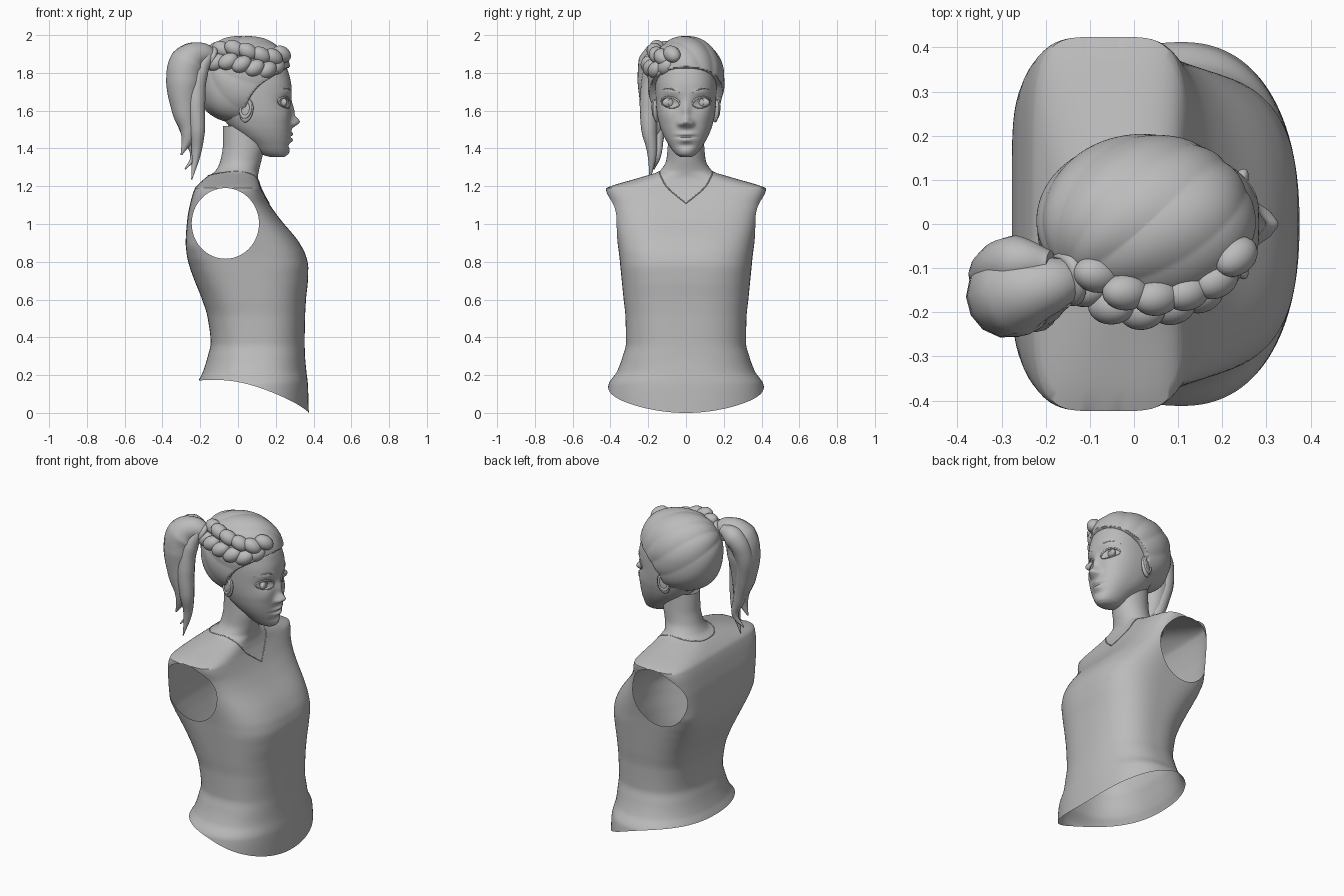
import bpy, bmesh, math
from math import sin, cos, pi, exp
from mathutils import Vector

cube = bpy.data.objects.get("Cube")
if cube:
    bpy.data.objects.remove(cube, do_unlink=True)

clay = bpy.data.materials.new("clay_grey")
clay.use_nodes = True
clay.diffuse_color = (0.5, 0.5, 0.5, 1)
clay.node_tree.nodes["Principled BSDF"].inputs["Base Color"].default_value = (0.5, 0.5, 0.5, 1)


def finish(obj, name):
    obj.name = name
    obj.data.materials.clear()
    obj.data.materials.append(clay)
    bpy.ops.object.select_all(action='DESELECT')
    obj.select_set(True)
    bpy.context.view_layer.objects.active = obj
    if obj.type == 'CURVE':
        bpy.ops.object.convert(target='MESH')
    bpy.ops.object.shade_smooth_by_angle(angle=math.radians(50))


def from_bmesh(bm, name):
    bmesh.ops.recalc_face_normals(bm, faces=bm.faces)
    mesh = bpy.data.meshes.new(name)
    bm.to_mesh(mesh)
    bm.free()
    obj = bpy.data.objects.new(name, mesh)
    bpy.context.collection.objects.link(obj)
    finish(obj, name)


def sample(rows, z):
    """Monotone cubic interpolation of a section table at height z."""
    z = min(max(z, rows[0][0]), rows[-1][0])
    i = max(k for k in range(len(rows) - 1) if rows[k][0] <= z)
    h = rows[i + 1][0] - rows[i][0]
    t = (z - rows[i][0]) / h

    def secant(k, c):
        return (rows[k + 1][c] - rows[k][c]) / (rows[k + 1][0] - rows[k][0])

    def slope(k, c):
        if k == 0 or k == len(rows) - 1:
            return secant(min(k, len(rows) - 2), c)
        a, b = secant(k - 1, c), secant(k, c)
        return 2 * a * b / (a + b) if a * b > 0 else 0

    out = []
    for c in range(1, len(rows[0])):
        s = t * t * (3 - 2 * t)
        out.append(rows[i][c] * (1 - s) + rows[i + 1][c] * s
                   + h * t * (1 - t) * ((1 - t) * slope(i, c) - t * slope(i + 1, c)))
    return out


def section(rows, z, a):
    back, front, w, n_back, n_front = sample(rows, z)
    c, s = cos(a), sin(a)
    n = n_front if c > 0 else n_back
    r = (abs(c) ** n + abs(s) ** n) ** (-1 / n)
    return Vector(((back + front) / 2 + (front - back) / 2 * r * c, w * r * s, z))


def surface_x(rows, y, z, side):
    back, front, w, n_back, n_front = sample(rows, z)
    n = n_front if side > 0 else n_back
    k = max(0, 1 - min(1, abs(y) / w) ** n) ** (1 / n)
    return (back + front) / 2 + side * (front - back) / 2 * k


def surface_y(rows, x, z):
    back, front, w, n_back, n_front = sample(rows, z)
    k = (2 * x - back - front) / (front - back)
    n = n_front if k > 0 else n_back
    return w * (1 - min(.99, abs(k)) ** n) ** (1 / n)


def loft(rings, cap_start=False):
    bm = bmesh.new()
    grid = [[bm.verts.new(p) for p in ring] for ring in rings]
    n = len(grid[0])
    for lo, hi in zip(grid, grid[1:]):
        for j in range(n):
            bm.faces.new((lo[j], lo[(j + 1) % n], hi[(j + 1) % n], hi[j]))
    if cap_start:
        bm.faces.new(grid[0])
    return bm


def ball(name, loc, scale, rot=(0, 0, 0)):
    bpy.ops.mesh.primitive_uv_sphere_add(segments=24, ring_count=16, location=loc, rotation=rot)
    bpy.context.object.scale = scale
    finish(bpy.context.object, name)


def tube(name, points, radii):
    data = bpy.data.curves.new(name, 'CURVE')
    data.dimensions = '3D'
    data.bevel_depth = 1
    data.bevel_resolution = 5
    data.resolution_u = 8
    data.use_fill_caps = True
    spline = data.splines.new('BEZIER')
    spline.bezier_points.add(len(points) - 1)
    for bp, p, r in zip(spline.bezier_points, points, radii):
        bp.co, bp.radius = p, r
        bp.handle_left_type = bp.handle_right_type = 'AUTO'
    obj = bpy.data.objects.new(name, data)
    bpy.context.collection.objects.link(obj)
    finish(obj, name)


# Torso and neck: height, back, front, half width, back and front squareness
BODY = [(0, -.23, .375, .43, 2.3, 2.3), (.15, -.215, .37, .41, 2.3, 2.4),
        (.22, -.185, .362, .365, 2.3, 2.4), (.3, -.16, .355, .335, 2.4, 2.5),
        (.37, -.145, .353, .318, 2.5, 2.5), (.5, -.16, .355, .32, 2.6, 2.6),
        (.6, -.19, .36, .33, 2.8, 2.7), (.7, -.23, .37, .34, 3.2, 2.8),
        (.77, -.255, .372, .347, 3.8, 2.9), (.83, -.27, .36, .353, 4.8, 2.9),
        (.9, -.277, .325, .363, 6, 2.9), (1.03, -.268, .22, .386, 6, 3.2),
        (1.1, -.255, .17, .402, 6, 3.6), (1.19, -.228, .122, .424, 5, 4.5),
        (1.2, -.22, .118, .4, 4.5, 4.2), (1.25, -.165, .106, .23, 2.6, 2.6),
        (1.28, -.12, .11, .14, 2, 2), (1.34, -.092, .125, .104, 2, 2),
        (1.42, -.08, .14, .096, 2, 2), (1.52, -.08, .14, .09, 2, 2)]


def body_point(zb, a):
    c = cos(a)
    hem = .145 - .085 * c - .06 * c * c
    z = zb if zb > .3 else hem + zb / .3 * (.3 - hem)
    return section(BODY, z, a)


bm = loft([[body_point(i / 100, 2 * pi * j / 144) for j in range(144)] for i in range(153)])


# Armholes: open an oval on each side and fit its rim to the surface
def oval(p):
    return Vector(((p.x + .067) / .178, (p.z - 1.003) / .187))


holes = [f for f in bm.faces if abs(f.calc_center_median().y) > .2
         and oval(f.calc_center_median()).length < 1]
bmesh.ops.delete(bm, geom=holes, context='FACES')
for v in bm.verts:
    if v.is_boundary and .7 < v.co.z < 1.3:
        d = oval(v.co).normalized()
        v.co.x, v.co.z = -.067 + .178 * d.x, 1.003 + .187 * d.y
        v.co.y = math.copysign(surface_y(BODY, v.co.x, v.co.z), v.co.y)
from_bmesh(bm, "top_and_neck")

# Collar seam
half = [(0, 1.11, 1), (.05, 1.15, 1), (.1, 1.195, 1), (.13, 1.245, 1),
        (.14, 1.275, 1), (.12, 1.268, -1), (.06, 1.258, -1), (0, 1.255, -1)]
for s, side in ((1, "left"), (-1, "right")):
    pts = [(surface_x(BODY, y, z, f), s * y, z) for y, z, f in half]
    tube("collar_" + side, pts, [.003] * len(pts))

# Head: same table layout
HEAD = [(1.355, .17, .245, .03, 2, 2), (1.37, .12, .265, .055, 2, 2.1), (1.42, .06, .274, .092, 2, 2.2),
        (1.47, .0, .279, .12, 2.2, 2.3), (1.52, -.05, .28, .139, 2.3, 2.4),
        (1.58, -.09, .28, .153, 2.3, 2.4), (1.65, -.13, .282, .16, 2.3, 2.4),
        (1.72, -.14, .283, .162, 2.3, 2.4), (1.8, -.13, .268, .158, 2.2, 2.3),
        (1.9, -.09, .215, .125, 2.2, 2.2)]
# Face forms: y, z, spread in y, spread in z, push
FORMS = [(0, 1.54, .03, .026, .043), (0, 1.595, .022, .045, .018), (.03, 1.53, .015, .015, .014),
         (.08, 1.643, .045, .03, -.02), (.08, 1.7, .05, .016, .005), (.1, 1.57, .04, .04, .005),
         (0, 1.476, .042, .011, .013), (0, 1.444, .036, .013, .014), (0, 1.461, .05, .005, -.006),
         (0, 1.415, .04, .012, -.006), (0, 1.385, .035, .016, .004)]


def relief(y, z):
    return sum(k * exp(-((abs(y) - y0) / sy) ** 2 - ((z - z0) / sz) ** 2)
               for y0, z0, sy, sz, k in FORMS)


def head_point(z, a):
    p = section(HEAD, z, a)
    if cos(a) > 0:
        p.x += relief(p.y, z) * min(1, 3 * cos(a))
    return p


def face_x(y, z):
    return surface_x(HEAD, y, z, 1) + relief(y, z)


bm = loft([[head_point(1.355 + .545 * i / 110, 2 * pi * j / 160) for j in range(160)]
           for i in range(111)], cap_start=True)
from_bmesh(bm, "head")

# Eyes, lids, brows and ears
for s, side in ((1, "left"), (-1, "right")):
    ex = face_x(.083, 1.643)
    ball("eye_" + side, (ex - .01, s * .083, 1.643), (.02, .046, .027), (0, 0, -s * .45))
    ball("iris_" + side, (ex + .008, s * .08, 1.644), (.005, .015, .018), (0, 0, -s * .4))
    for part, sign in (("upper", 1), ("lower", -1)):
        pts = []
        for i in range(9):
            t = pi * i / 8
            y, z = .083 + .048 * cos(t), 1.643 + sign * .028 * sin(t) + .006 * cos(t)
            pts.append((face_x(y, z) + .002, s * y, z))
        tube(part + "_lid_" + side, pts, [.005 if sign > 0 else .003] * 9)
    brow = [(.035, 1.695), (.07, 1.713), (.105, 1.717), (.135, 1.7)]
    tube("brow_" + side, [(face_x(y, z) - .002, s * y, z) for y, z in brow], [.003, .004, .003, .002])
    ball("ear_" + side, (.045, s * .157, 1.6), (.037, .016, .063), (0, .2, s * .3))
    bpy.ops.mesh.primitive_torus_add(major_radius=1, minor_radius=.25, major_segments=32,
                                     minor_segments=10, location=(.04, s * .166, 1.61),
                                     rotation=(pi / 2, .2, s * .3))
    bpy.context.object.scale = (.028, .043, .03)
    finish(bpy.context.object, "ear_rim_" + side)

# Swept-back hair with grooves gathering at the ponytail
HAIRLINE = [(1.5, .03), (1.6, .035), (1.66, .055), (1.72, .1), (1.78, .18), (1.82, .25), (1.87, .36)]
CENTRE = Vector((.03, 0, 1.77))
AXIS = Vector((-.19, -.12, .1)).normalized()
U = AXIS.cross(Vector((0, 0, 1))).normalized()
V = AXIS.cross(U)
bm = bmesh.new()
bmesh.ops.create_uvsphere(bm, u_segments=128, v_segments=96, radius=1)
for v in bm.verts:
    full = 1 + .22 * v.co.z ** 2
    p = Vector((v.co.x * .25 * full, v.co.y * .203 * (full if v.co.z < 0 else 1),
                v.co.z * (.225 if v.co.z > 0 else .24)))
    q = CENTRE + p
    around = math.atan2(p.dot(U), p.dot(V))
    away = min(1, (p - p.dot(AXIS) * AXIS).length / .15)
    p *= 1 + .022 * away * (abs(sin(5 * around + 6 * p.x)) - .5)
    t = min(1, max(0, (q.x - sample(HAIRLINE, q.z)[0]) / .035))
    p *= 1 - .3 * t * t * (3 - 2 * t)
    v.co = CENTRE + p
from_bmesh(bm, "hair")

# Braid: two staggered rows of plaits along the right side
BRAID = [(-.1, -.13, 1.89), (-.035, -.17, 1.895), (.035, -.182, 1.88),
         (.105, -.17, 1.86), (.17, -.142, 1.85), (.215, -.09, 1.865)]
for i, p in enumerate(BRAID):
    for row, sign in (("upper", 1), ("lower", -1)):
        loc = (p[0] + .016 * sign, p[1] + .016 * sign, p[2] + .034 * sign)
        ball(f"braid_{row}_{i}", loc, (.056, .042, .042), (0, .5 * sign, -.15 + .16 * i))

# Ponytail strands
tube("ponytail_main", [(-.13, -.12, 1.87), (-.2, -.14, 1.895), (-.262, -.155, 1.855),
                       (-.285, -.163, 1.75), (-.28, -.17, 1.6), (-.262, -.175, 1.48), (-.3, -.18, 1.365)],
     [.045, .068, .098, .096, .07, .042, .004])
tube("ponytail_inner", [(-.16, -.16, 1.89), (-.205, -.18, 1.8), (-.222, -.195, 1.65),
                        (-.215, -.195, 1.5), (-.22, -.18, 1.38), (-.245, -.19, 1.235)],
     [.03, .048, .05, .042, .026, .003])
tube("ponytail_outer", [(-.19, -.09, 1.91), (-.265, -.085, 1.885), (-.318, -.11, 1.78),
                        (-.305, -.135, 1.62), (-.26, -.15, 1.46), (-.235, -.15, 1.36), (-.28, -.17, 1.29)],
     [.03, .06, .055, .046, .034, .018, .003])
bpy.ops.mesh.primitive_torus_add(major_radius=.05, minor_radius=.016, location=(-.15, -.122, 1.88),
                                 rotation=(0, -1.1, .3))
finish(bpy.context.object, "hair_tie")
